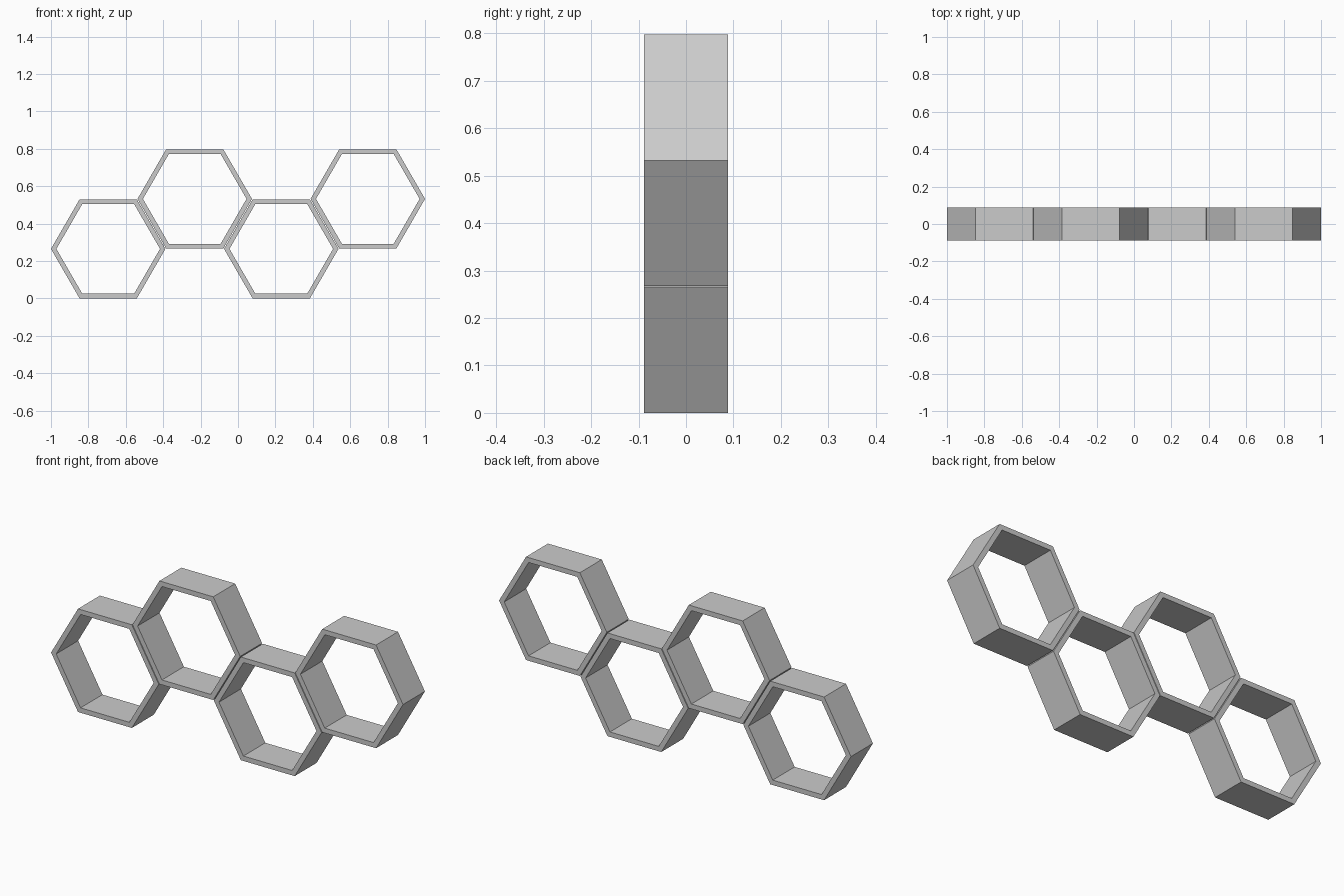
import bpy, bmesh
from math import cos, sin, pi, sqrt

if "Cube" in bpy.data.objects:
    bpy.data.objects.remove(bpy.data.objects["Cube"])

R_OUT, R_IN, HALF_DEPTH = 0.306, 0.277, 0.089
PITCH_X = (2 - 2 * R_OUT) / 3          # column spacing of the honeycomb
PITCH_Z = PITCH_X / sqrt(3)            # height offset of the raised cells


def hex_frame(name, cx, cz):
    """Open hexagonal shelf cell: a hollow prism along y."""
    bm = bmesh.new()

    def ring(r, y):
        return [bm.verts.new((r * cos(i * pi / 3), y, r * sin(i * pi / 3))) for i in range(6)]

    loops = [ring(R_OUT, -HALF_DEPTH), ring(R_OUT, HALF_DEPTH),
             ring(R_IN, HALF_DEPTH), ring(R_IN, -HALF_DEPTH)]
    for k in range(4):
        a, b = loops[k], loops[(k + 1) % 4]
        for i in range(6):
            j = (i + 1) % 6
            bm.faces.new((a[i], a[j], b[j], b[i]))
    bmesh.ops.recalc_face_normals(bm, faces=bm.faces[:])
    mesh = bpy.data.meshes.new(name)
    bm.to_mesh(mesh)
    bm.free()
    obj = bpy.data.objects.new(name, mesh)
    obj.location = (cx, 0, cz)
    bpy.context.collection.objects.link(obj)


# Four cells, alternating low and high
apothem = R_OUT * sqrt(3) / 2
for n in range(4):
    hex_frame(f"hexagon_shelf_{n + 1}", -1 + R_OUT + n * PITCH_X, apothem + (n % 2) * PITCH_Z)
